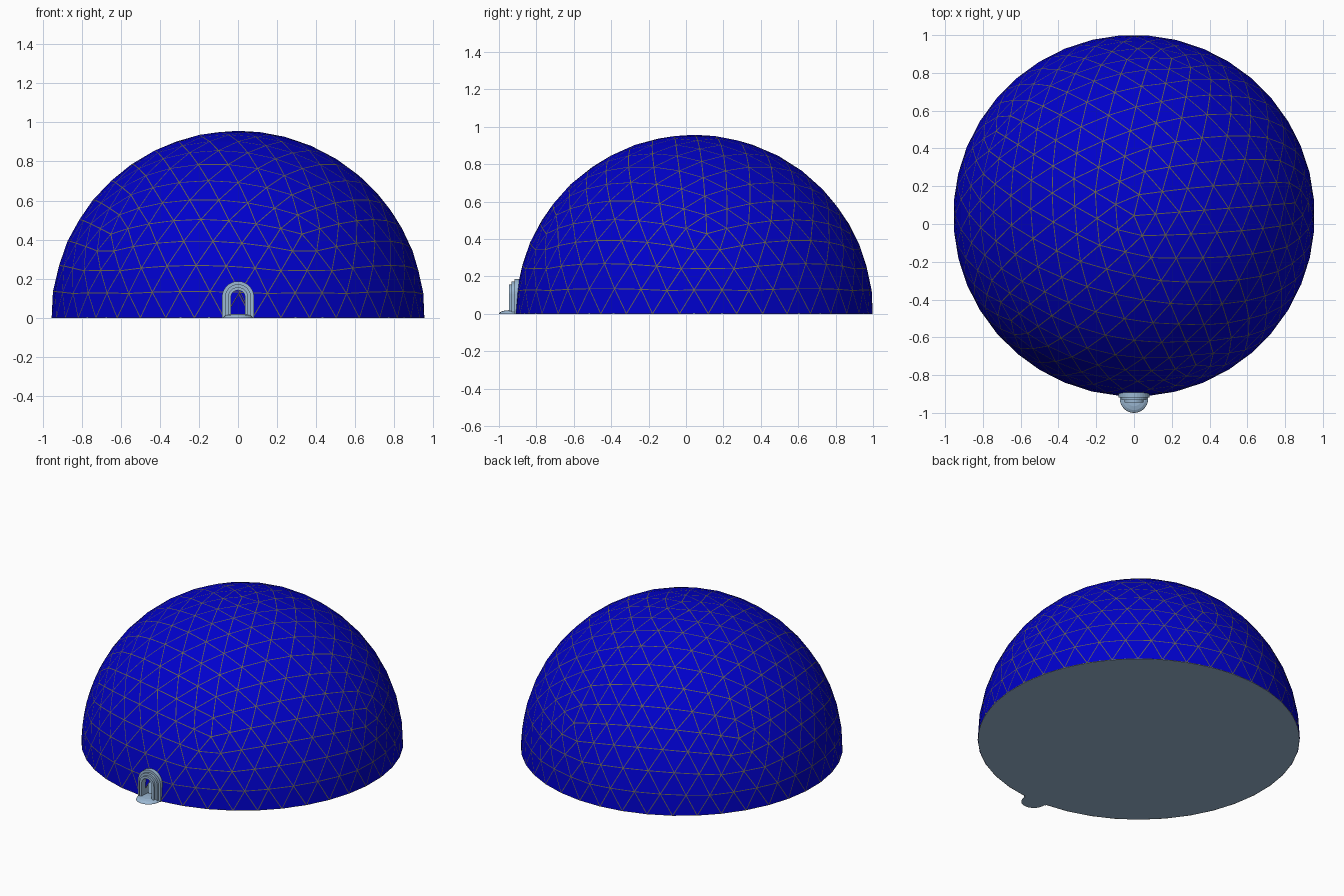
import bpy, bmesh, math
from mathutils import Matrix

if "Cube" in bpy.data.objects:
    bpy.data.objects.remove(bpy.data.objects["Cube"])

R, CY = 0.957, 0.044        # dome radius and centre offset


def material(name, rgb):
    m = bpy.data.materials.new(name)
    m.diffuse_color = (*rgb, 1)
    m.use_nodes = True
    m.node_tree.nodes["Principled BSDF"].inputs["Base Color"].default_value = m.diffuse_color
    return m


BLUE = material("blue panel", (0.0, 0.0, 0.6))
STRUT = material("olive strut", (0.13, 0.12, 0.08))
STEEL = material("pale steel", (0.33, 0.48, 0.65))


def make(name, bm, *mats):
    me = bpy.data.meshes.new(name)
    bm.to_mesh(me)
    bm.free()
    for m in mats:
        me.materials.append(m)
    ob = bpy.data.objects.new(name, me)
    bpy.context.collection.objects.link(ob)
    return ob


# Geodesic dome: upper half of an icosphere, strut lines inset around each panel
bm = bmesh.new()
bmesh.ops.create_icosphere(bm, subdivisions=4, radius=R,
                           matrix=Matrix.Translation((0, CY, 0)) @ Matrix.Rotation(math.radians(4.5), 4, 'Z'))
low = [f for f in bm.faces if f.calc_center_median().z < 0]
bmesh.ops.delete(bm, geom=low, context='FACES')
for v in bm.verts:
    if v.co.z < 0.01:
        v.co.z = 0
struts = bmesh.ops.inset_individual(bm, faces=bm.faces[:], thickness=0.0048, depth=0)["faces"]
# inset_individual returns the rim faces; the panels keep material 0
for f in struts:
    f.material_index = 1
# Open the panel behind the doorway
door = min((f for f in bm.faces if f.material_index == 0),
           key=lambda f: abs(f.calc_center_median().x) + abs(f.calc_center_median().z - 0.045)
           + f.calc_center_median().y)
bmesh.ops.delete(bm, geom=[door], context='FACES')
make("dome", bm, BLUE, STRUT)

# Floor disc
bm = bmesh.new()
bmesh.ops.create_cone(bm, cap_ends=True, segments=80, radius1=R - 0.003, radius2=R - 0.003, depth=0.004,
                      matrix=Matrix.Translation((0, CY, 0.002)))
make("floor", bm, STEEL)


# Doorway: three nested arches, each inner one standing further forward
def arch(name, r_out, r_in, y_front, y_back=-0.875, zc=0.105, n=16):
    def outline(r):
        curve = [(r * math.cos(math.pi * i / n), zc + r * math.sin(math.pi * i / n)) for i in range(n + 1)]
        return [(r, 0)] + curve + [(-r, 0)]
    bm = bmesh.new()
    rings = [[bm.verts.new((x, y, z)) for x, z in outline(r)]
             for r, y in ((r_out, y_front), (r_in, y_front), (r_in, y_back), (r_out, y_back))]
    for k in range(4):
        a, b = rings[k], rings[(k + 1) % 4]
        for i in range(len(a) - 1):
            bm.faces.new((a[i], a[i + 1], b[i + 1], b[i]))
    for i in (0, -1):
        bm.faces.new([r[i] for r in rings])
    bmesh.ops.recalc_face_normals(bm, faces=bm.faces)
    make(name, bm, STEEL)


arch("outer_door_arch", 0.082, 0.066, -0.918)
arch("middle_door_arch", 0.0665, 0.051, -0.932)
arch("inner_door_arch", 0.0515, 0.036, -0.946)

# Doorstep: low rounded disc lathed from a profile
bm = bmesh.new()
pts = [bm.verts.new((r, 0, z)) for r, z in
       ((0, 0), (0.075, 0), (0.072, 0.006), (0.06, 0.013), (0.04, 0.018), (0, 0.02))]
edges = [bm.edges.new(p) for p in zip(pts, pts[1:])]
bmesh.ops.spin(bm, geom=pts + edges, cent=(0, 0, 0), axis=(0, 0, 1), angle=2 * math.pi,
               steps=32, use_duplicate=False)
bmesh.ops.remove_doubles(bm, verts=bm.verts, dist=1e-5)
bmesh.ops.translate(bm, verts=bm.verts, vec=(0, -0.925, 0))
bmesh.ops.recalc_face_normals(bm, faces=bm.faces)
make("doorstep", bm, STEEL)
